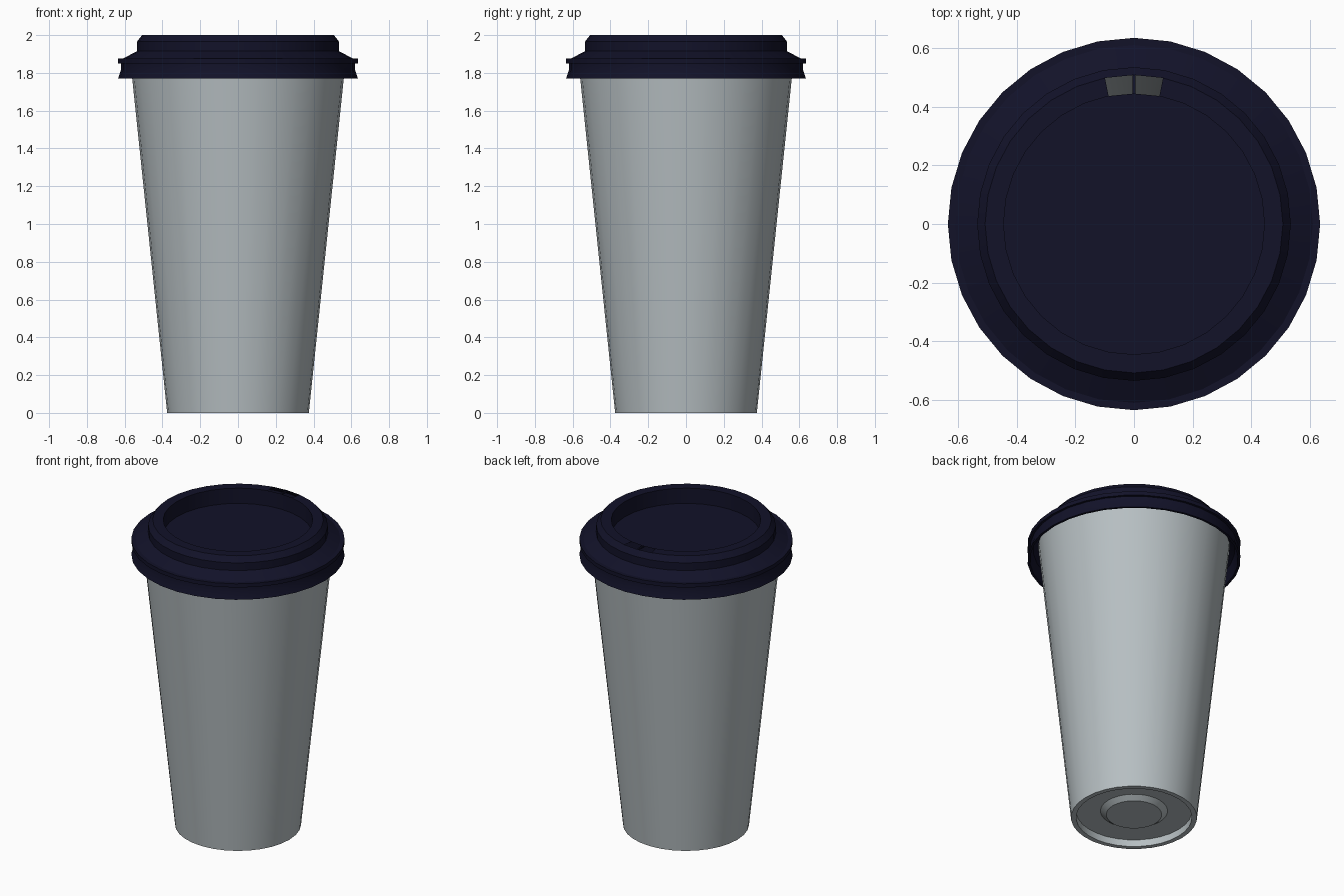
import bpy, bmesh, math

if "Cube" in bpy.data.objects:
    bpy.data.objects.remove(bpy.data.objects["Cube"])

SIDES = 32


def material(name, rgb):
    m = bpy.data.materials.new(name)
    m.diffuse_color = (*rgb, 1)
    m.use_nodes = True
    m.node_tree.nodes["Principled BSDF"].inputs["Base Color"].default_value = m.diffuse_color
    return m


def finish(bm, name, mat):
    me = bpy.data.meshes.new(name)
    bm.to_mesh(me)
    bm.free()
    ob = bpy.data.objects.new(name, me)
    bpy.context.collection.objects.link(ob)
    me.materials.append(mat)
    bpy.ops.object.select_all(action='DESELECT')
    ob.select_set(True)
    bpy.context.view_layer.objects.active = ob
    bpy.ops.object.shade_smooth_by_angle(angle=math.radians(25))
    return ob


def lathe(profile, skip=lambda i, k: False):
    """Spin (radius, z) points about z; radius 0 makes a pole."""
    bm = bmesh.new()
    rings = []
    for r, z in profile:
        if r == 0:
            rings.append([bm.verts.new((0, 0, z))] * SIDES)
        else:
            rings.append([bm.verts.new((r * math.cos(2 * math.pi * k / SIDES),
                                        r * math.sin(2 * math.pi * k / SIDES), z))
                          for k in range(SIDES)])
    for i, (a, b) in enumerate(zip(rings, rings[1:])):
        for k in range(SIDES):
            if skip(i, k):
                continue
            n = (k + 1) % SIDES
            bm.faces.new(list(dict.fromkeys((a[k], a[n], b[n], b[k]))))
    return bm


grey = material("cup grey", (0.47, 0.52, 0.54))
navy = material("lid navy", (0.006, 0.006, 0.022))

# Cup: domed recessed base, foot ring, tapered outer wall, lip, inner wall, inner floor
cup = lathe([(0, 0.02), (0.165, 0.02), (0.2, 0.045), (0.345, 0.045), (0.345, 0),
             (0.375, 0), (0.57, 1.865), (0.55, 1.865), (0.362, 0.065), (0, 0.065)])
finish(cup, "cup", grey)

# Lid: sunken top, raised rim, shoulder, grooved skirt, inside of skirt
# The sip opening is two missing faces of the rim at the back
lid = lathe([(0.57, 1.86), (0.6, 1.84), (0.62, 1.77), (0.635, 1.77), (0.62, 1.815),
             (0.62, 1.85), (0.635, 1.85), (0.635, 1.875), (0.61, 1.875), (0.535, 1.915),
             (0.535, 1.965), (0.508, 2.0), (0.445, 2.0), (0.445, 1.9), (0, 1.9)],
            skip=lambda i, k: i == 11 and k in (7, 8))
finish(lid, "lid", navy)

# Narrow bar across the sip opening
bar = bmesh.new()
bmesh.ops.create_cube(bar, size=1)
for v in bar.verts:
    v.co = (v.co.x * 0.01, 0.4765 + v.co.y * 0.063, 1.995 + v.co.z * 0.01)
finish(bar, "sip_opening_bar", navy)
